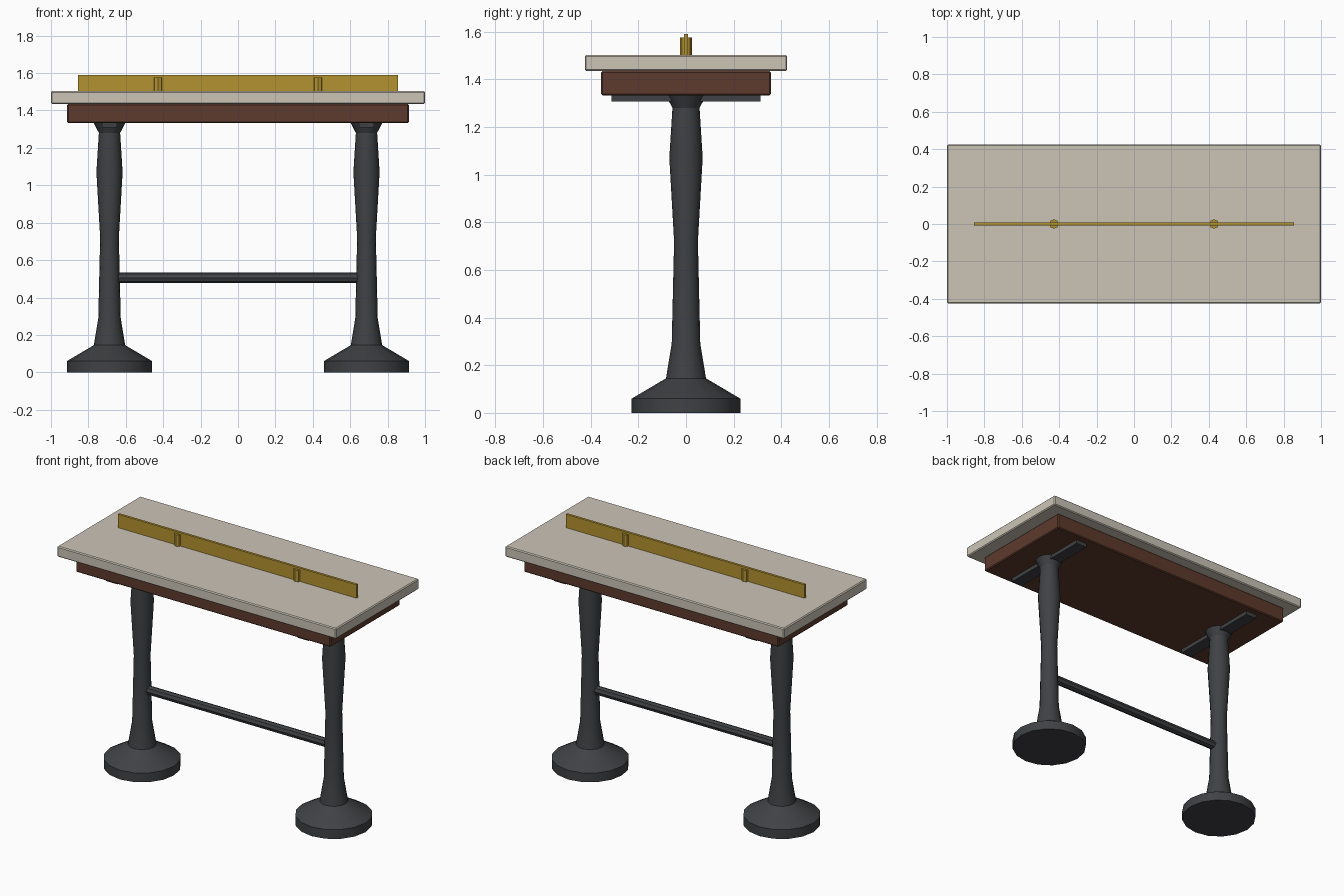
import bpy
import math

if "Cube" in bpy.data.objects:
    bpy.data.objects.remove(bpy.data.objects["Cube"])


def material(name, color):
    m = bpy.data.materials.new(name)
    m.diffuse_color = (*color, 1)
    m.use_nodes = True
    m.node_tree.nodes["Principled BSDF"].inputs["Base Color"].default_value = m.diffuse_color
    return m


STONE = material("stone", (0.60, 0.55, 0.47))
WOOD = material("wood", (0.11, 0.042, 0.026))
IRON = material("iron", (0.05, 0.053, 0.058))
BRASS = material("brass", (0.45, 0.29, 0.03))


def finish(obj, name, mat):
    obj.name = obj.data.name = name
    obj.data.materials.append(mat)
    return obj


def box(name, x, y, z0, z1, half_x, half_y, mat, bevel=0):
    bpy.ops.mesh.primitive_cube_add(size=1, location=(x, y, (z0 + z1) / 2))
    obj = bpy.context.object
    obj.scale = (half_x * 2, half_y * 2, z1 - z0)
    bpy.ops.object.transform_apply(location=False, rotation=False, scale=True)
    if bevel:
        mod = obj.modifiers.new("bevel", 'BEVEL')
        mod.width, mod.segments = bevel, 1
    return finish(obj, name, mat)


def rod(name, location, radius, length, mat, rotation=(0, 0, 0), sides=8):
    bpy.ops.mesh.primitive_cylinder_add(vertices=sides, radius=radius, depth=length,
                                        location=location, rotation=rotation)
    return finish(bpy.context.object, name, mat)


def turned(name, x, profile, mat, sides=16):
    """Revolve a (radius, height) profile about a vertical axis at x."""
    verts = [(r * math.cos(2 * math.pi * i / sides), r * math.sin(2 * math.pi * i / sides), z)
             for r, z in profile for i in range(sides)]
    faces = [(k * sides + i, k * sides + (i + 1) % sides,
              (k + 1) * sides + (i + 1) % sides, (k + 1) * sides + i)
             for k in range(len(profile) - 1) for i in range(sides)]
    faces.append(tuple(reversed(range(sides))))
    faces.append(tuple(range(len(verts) - sides, len(verts))))
    mesh = bpy.data.meshes.new(name)
    mesh.from_pydata(verts, [], faces)
    obj = bpy.data.objects.new(name, mesh)
    obj.location.x = x
    bpy.context.collection.objects.link(obj)
    bpy.ops.object.select_all(action='DESELECT')
    obj.select_set(True)
    bpy.context.view_layer.objects.active = obj
    bpy.ops.object.shade_smooth_by_angle(angle=math.radians(25))
    return finish(obj, name, mat)


# Table top and the wooden frame below it
box("table_top", 0, 0, 1.435, 1.503, 1.0, 0.425, STONE, 0.006)
box("wooden_frame", 0, 0, 1.333, 1.435, 0.913, 0.356, WOOD, 0.006)

# Turned iron pedestals with mounting plates
PEDESTAL = [(0.228, 0), (0.228, 0.06), (0.084, 0.145), (0.06, 0.29), (0.05, 0.72),
            (0.07, 1.07), (0.057, 1.28), (0.084, 1.333)]
for side, s in (("left", -1), ("right", 1)):
    turned(side + "_pedestal", s * 0.687, PEDESTAL, IRON)
    box(side + "_mounting_plate", s * 0.687, 0, 1.308, 1.334, 0.04, 0.313, IRON)
    # Short post holding the brass rail
    rod(side + "_rail_post", (s * 0.428, 0, 1.538), 0.025, 0.078, BRASS)

# Stretcher between the pedestals
rod("stretcher", (0, 0, 0.505), 0.028, 1.29, IRON, (0, math.pi / 2, 0))

# Brass rail along the middle of the top
box("brass_rail", 0, 0, 1.50, 1.59, 0.856, 0.008, BRASS)
